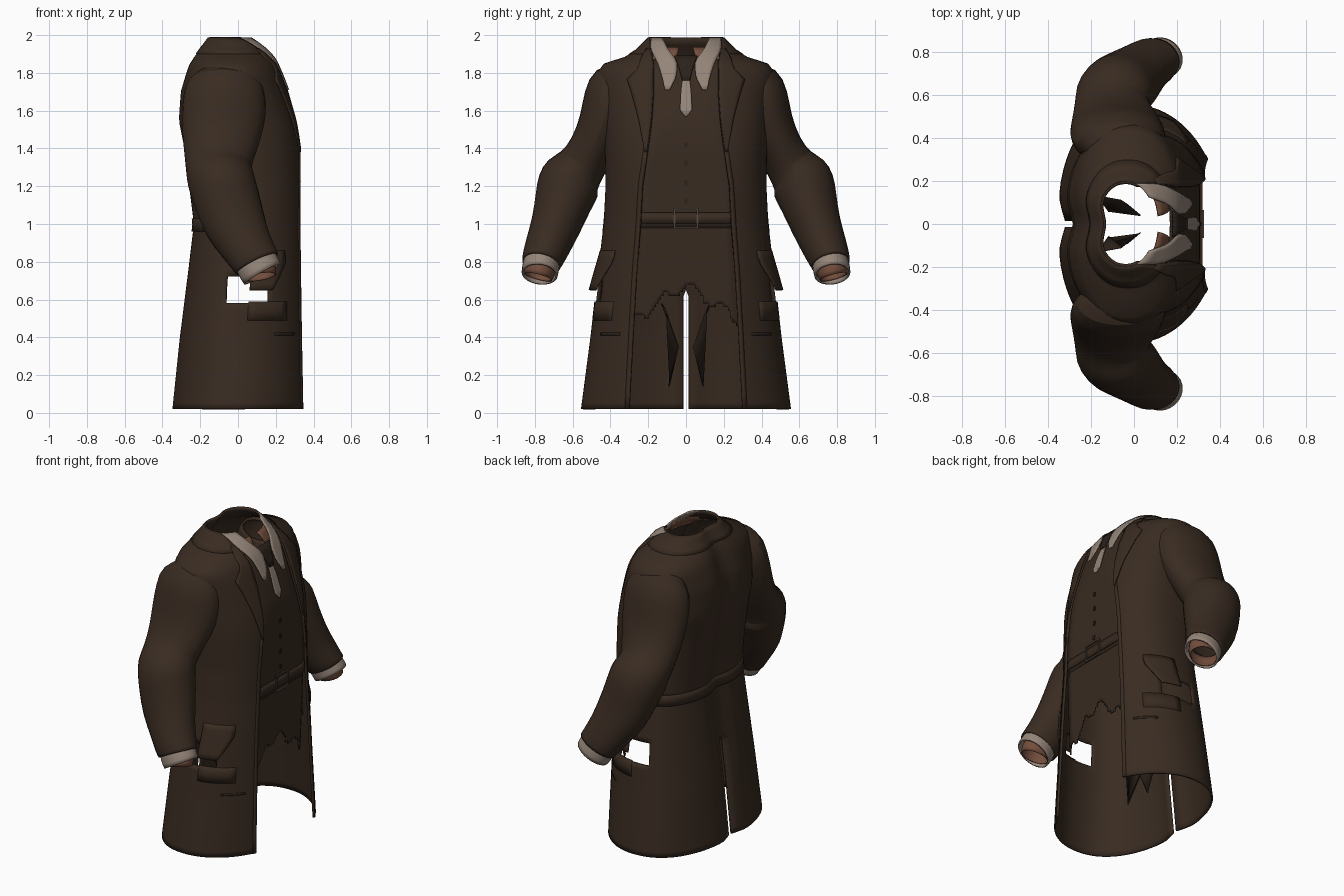
import bpy, bmesh, math
from mathutils import Vector

cube = bpy.data.objects.get("Cube")
if cube:
    bpy.data.objects.remove(cube, do_unlink=True)


def material(name, rgb):
    m = bpy.data.materials.new(name)
    m.use_nodes = True
    m.diffuse_color = (*rgb, 1)
    m.node_tree.nodes["Principled BSDF"].inputs["Base Color"].default_value = (*rgb, 1)
    return m


COAT = material("dark brown cloth", (0.040, 0.024, 0.015))
DARK = material("deep brown cloth", (0.024, 0.015, 0.010))
SHIRT = material("pale linen", (0.30, 0.235, 0.19))
SKIN = material("warm lining", (0.17, 0.075, 0.045))
BUCKLE_MAT = material("dull metal", (0.09, 0.06, 0.045))

# Body sections: height, back x, front x, half width, front gap
BODY = [(0.02, -.35, .345, .55, .30), (0.4, -.31, .34, .50, .28),
        (0.75, -.265, .335, .46, .26), (1.0, -.235, .33, .43, .24),
        (1.2, -.26, .325, .42, .23), (1.4, -.285, .325, .425, .20),
        (1.55, -.315, .31, .43, .18), (1.7, -.305, .265, .45, .17),
        (1.8, -.275, .225, .465, .17), (1.845, -.26, .205, .43, .17),
        (1.875, -.245, .19, .33, .175), (1.92, -.215, .16, .255, .18),
        (1.985, -.17, .09, .19, .175)]


def lerp_table(table, z):
    """Interpolate rows keyed by their first value."""
    z = min(max(z, table[0][0]), table[-1][0])
    for a, b in zip(table, table[1:]):
        if z <= b[0]:
            t = (z - a[0]) / (b[0] - a[0])
            return [p + (q - p) * t for p, q in zip(a[1:], b[1:])]


def power(z, rear=False):
    """Squareness of the section in front and behind."""
    if rear:
        return lerp_table([(0, 2.3), (1.0, 2.6), (1.5, 2.7), (2, 2.1)], z)[0]
    return lerp_table([(0, 2.0), (1.0, 2.2), (1.5, 2.6), (2, 2.1)], z)[0]


def angle_at(z, y, rear=False):
    """Angle from the centre line at which the section reaches width y."""
    w = lerp_table(BODY, z)[2]
    return math.asin(min(1, max(0, y) / w) ** (power(z, rear) / 2))


def gap(z):
    return lerp_table(BODY, z)[3]


def surface(z, ang, off):
    """Point on the body; the front is cut flat below the chest."""
    xb, xf, w, _ = lerp_table(BODY, z)
    c, s = math.cos(ang), max(0, math.sin(ang))
    e = 2 / power(z, c < 0)
    mid, half = (xb + xf) / 2, (xf - xb) / 2
    y = (w + off) * s ** e
    if c < 0:  # spine groove
        return mid - (half + off) * (-c) ** e + 0.035 * math.exp(-(y / 0.08) ** 2), y
    bulge = lerp_table([(0, 1.17), (1.2, 1.12), (1.55, 1.0), (2, 1.0)], z)[0]
    return min(mid + (half * bulge + off) * c ** e, xf + off), y


def finish(name, bm, mat, thick=0.0, smooth=35):
    bmesh.ops.remove_doubles(bm, verts=bm.verts, dist=0.0005)
    bmesh.ops.recalc_face_normals(bm, faces=bm.faces)
    me = bpy.data.meshes.new(name)
    bm.to_mesh(me)
    bm.free()
    me.materials.append(mat)
    ob = bpy.data.objects.new(name, me)
    bpy.context.collection.objects.link(ob)
    if thick:
        mod = ob.modifiers.new("thickness", 'SOLIDIFY')
        mod.thickness, mod.offset = thick, 0
    bpy.ops.object.select_all(action='DESELECT')
    ob.select_set(True)
    bpy.context.view_layer.objects.active = ob
    bpy.ops.object.shade_smooth_by_angle(angle=math.radians(smooth))
    return ob


def patch(name, mat, z0, z1, start, end, off=0.0, rows=10, cols=12,
          thick=0.008, drop=None):
    """Mirrored piece of cloth that follows the body between two angles."""
    bm = bmesh.new()
    for side in (1, -1):
        grid = []
        for i in range(rows + 1):
            z = z0 + (z1 - z0) * i / rows
            a, b = start(z), end(z)
            o = off(z) if callable(off) else off
            row = []
            for j in range(cols + 1):
                x, y = surface(z, a + (b - a) * j / cols, o)
                row.append(bm.verts.new((x, y * side, z)))
            grid.append(row)
        for i in range(rows):
            for j in range(cols):
                f = bm.faces.new((grid[i][j], grid[i][j + 1],
                                  grid[i + 1][j + 1], grid[i + 1][j]))
                if drop and drop(f.calc_center_median()):
                    bm.faces.remove(f)
    return finish(name, bm, mat, thick)


def front(z):
    return 0.0


def edge(z, extra=0.0):
    return angle_at(z, gap(z) + extra)


def back(z):
    return math.pi - (angle_at(z, 0.015, True) if z < 0.65 else 0)


def by_width(table):
    return lambda z: angle_at(z, lerp_table(table, z)[0])


# Long coat with rear vent and torn openings at the sides
patch("long_coat", COAT, 0.02, 1.985, edge, back, rows=56, cols=36, thick=0.012,
      drop=lambda c: abs(c.y) > .3 and -.05 < c.x < .17 and .59 < c.z < .72)

# Front edge facings
patch("front_facing", COAT, 0.02, 1.4, edge, lambda z: edge(z, 0.02), 0.005,
      rows=16, cols=2)

# Lapels and collar
LAPEL = [(1.38, .01), (1.6, .08), (1.78, .14), (1.80, .09), (1.87, .06), (1.93, .02)]
patch("lapel", COAT, 1.38, 1.93, edge,
      lambda z: edge(z, lerp_table(LAPEL, z)[0]), 0.010, rows=20, cols=5)
patch("coat_collar", COAT, 1.90, 1.985, lambda z: edge(z, 0.005), back, 0.009,
      rows=4, cols=20)

# Waistcoat and the torn top of the trousers
patch("waistcoat", COAT, 0.98, 1.87, front, lambda z: edge(z, 0.08), -0.022,
      rows=18, cols=14)
patch("torn_trousers", COAT, 0.40, 1.0, front, lambda z: edge(z, 0.08),
      lambda z: -0.025 - 0.08 * (1 - z), rows=30, cols=24,
      drop=lambda c: c.z < .68 - .7 * abs(c.y) + .03 * math.sin(40 * c.y))
patch("trouser_belt", COAT, 1.0, 1.06, front, lambda z: edge(z, 0.04), -0.014,
      rows=1)

# Shirt collar wings, neck lining, tie
patch("shirt_collar", SHIRT, 1.71, 1.985,
      by_width([(1.71, .085), (1.78, .05), (1.86, .045), (1.92, .09), (1.985, .12)]),
      by_width([(1.71, .11), (1.78, .125), (1.86, .15), (1.92, .18), (1.985, .18)]),
      0.008, rows=10, cols=5)
patch("neck_lining", SKIN, 1.86, 1.935, lambda z: 0.15, lambda z: 1.1, -0.03,
      rows=3)
patch("tie_knot", DARK, 1.76, 1.89, front,
      by_width([(1.76, .02), (1.82, .035), (1.89, .06)]), 0.004, rows=4, cols=3)
patch("tie_tail", SHIRT, 1.57, 1.78, front,
      by_width([(1.57, .006), (1.6, .032), (1.7, .028), (1.78, .018)]),
      -0.004, rows=6, cols=3)

# Half belt across the back, flared pocket flaps and lower pockets
patch("back_belt", COAT, 0.96, 1.03, lambda z: math.pi * .56, back, 0.010, rows=2)
patch("pocket_flap", COAT, 0.65, 0.86, lambda z: .95 + 1.6 * max(0, .8 - z),
      lambda z: 1.5, lambda z: 0.006 + 0.17 * (0.86 - z), rows=6, cols=6)
patch("lower_pocket", COAT, 0.49, 0.59, lambda z: .9, lambda z: 1.5, 0.004,
      rows=2, cols=6)
patch("pocket_slit", DARK, 0.41, 0.425, lambda z: .75, lambda z: 1.1, 0.004,
      rows=1, cols=5, thick=0.006)

# Loose scraps of trouser leg inside the coat
for side, word in ((1, "left"), (-1, "right")):
    bm = bmesh.new()
    corners = ((-.17, .13, .58), (-.06, .11, .55), (.03, .04, .35), (-.03, .09, .14),
               (-.12, .06, .4))
    bm.faces.new([bm.verts.new((x, y * side, z)) for x, y, z in corners])
    finish(word + "_trouser_scrap", bm, DARK, 0.006)


def tube(name, path, mat, side, sides=14, thick=0.01, fold=0.0):
    """Open sleeve through points given as x, y, z, depth radius, width radius."""
    bm = bmesh.new()
    rings = []
    pts = [Vector((p[0], p[1] * side, p[2])) for p in path]
    for i, p in enumerate(path):
        t = (pts[min(i + 1, len(pts) - 1)] - pts[max(i - 1, 0)]).normalized()
        u = (Vector((1, 0, 0)) - t * t.x).normalized()
        v = t.cross(u)
        ring = []
        for k in range(sides):
            a = math.tau * k / sides
            r = 1 + fold * math.sin(2.3 * i + 2 * a * side)
            ring.append(bm.verts.new(pts[i] + u * (p[3] * r * math.cos(a))
                                     + v * (p[4] * r * math.sin(a))))
        rings.append(ring)
    for a, b in zip(rings, rings[1:]):
        for k in range(sides):
            n = (k + 1) % sides
            bm.faces.new((a[k], a[n], b[n], b[k]))
    ob = finish(name, bm, mat, 0, 40)
    sub = ob.modifiers.new("soften", 'SUBSURF')
    sub.levels = sub.render_levels = 1
    mod = ob.modifiers.new("thickness", 'SOLIDIFY')
    mod.thickness, mod.offset = thick, 0


SLEEVE = [(-.07, .32, 1.79, .12, .06), (-.075, .385, 1.765, .195, .125),
          (-.07, .40, 1.67, .23, .14), (-.08, .435, 1.53, .22, .13),
          (-.095, .495, 1.40, .195, .12), (-.105, .555, 1.30, .175, .125),
          (-.095, .605, 1.255, .175, .16), (-.085, .62, 1.21, .18, .17),
          (-.055, .65, 1.12, .175, .15), (-.02, .685, 1.0, .165, .135),
          (.04, .73, .89, .14, .117), (.09, .762, .81, .127, .108),
          (.10, .767, .79, .122, .102)]
CUFF = [(.08, .755, .83, .108, .092), (.11, .77, .77, .115, .097),
        (.13, .775, .735, .11, .094)]
WRIST = [(.09, .757, .81, .09, .075), (.11, .775, .75, .098, .085),
         (.115, .783, .72, .088, .075)]
for side, word in ((1, "left"), (-1, "right")):
    tube(word + "_sleeve", SLEEVE, COAT, side, fold=0.025)
    tube(word + "_shirt_cuff", CUFF, SHIRT, side)
    tube(word + "_cuff_lining", WRIST, SKIN, side, thick=0.006)


def block(name, centre, size, mat):
    bm = bmesh.new()
    bmesh.ops.create_cube(bm, size=1)
    for v in bm.verts:
        v.co = Vector(a * b + c for a, b, c in zip(v.co, size, centre))
    finish(name, bm, mat)


# Belt buckle frame
buckle_x = surface(1.03, 0, -.008)[0]
for s in (1, -1):
    block("buckle_side", (buckle_x, .06 * s, 1.03), (.009, .01, .11), BUCKLE_MAT)
    block("buckle_bar", (buckle_x, 0, 1.03 + .05 * s), (.009, .12, .01), BUCKLE_MAT)

# Waistcoat buttons
for i in range(4):
    z = 1.12 + 0.1 * i
    block("waistcoat_button", (surface(z, 0, -.017)[0], 0, z), (.009, .018, .025), DARK)
